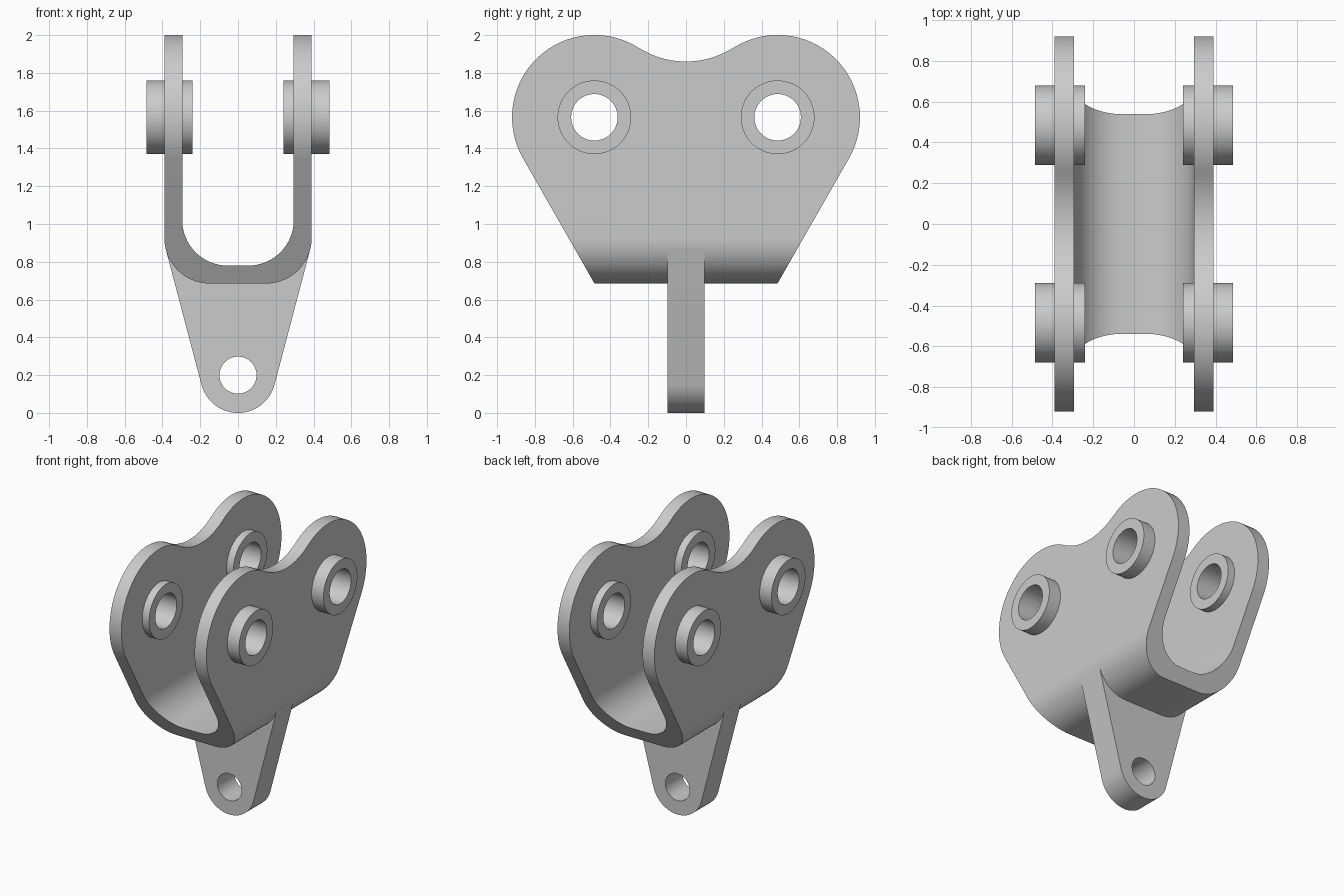
import bpy, bmesh
from math import cos, sin, radians
from mathutils import Matrix

if "Cube" in bpy.data.objects:
    bpy.data.objects.remove(bpy.data.objects["Cube"])

# local (u, v, depth) -> world: "x" draws in YZ, "y" draws in XZ
AXES = {"x": Matrix(((0, 0, 1), (1, 0, 0), (0, 1, 0))),
        "y": Matrix(((1, 0, 0), (0, 0, -1), (0, 1, 0)))}


def arc(cx, cz, r, a0, a1, n):
    return [(cx + r * cos(radians(a0 + (a1 - a0) * i / n)),
             cz + r * sin(radians(a0 + (a1 - a0) * i / n))) for i in range(n + 1)]


def circle(cx, cz, r, n=64):
    return arc(cx, cz, r, 0, 360, n)[:-1]


def extrude(name, loops, axis, lo, hi):
    """Extrude a filled outline (first loop) with holes (other loops)."""
    cu = bpy.data.curves.new(name, 'CURVE')
    cu.dimensions = '2D'
    cu.fill_mode = 'BOTH'
    cu.extrude = (hi - lo) / 2
    for pts in loops:
        sp = cu.splines.new('POLY')
        sp.points.add(len(pts) - 1)
        for p, (u, v) in zip(sp.points, pts):
            p.co = (u, v, 0, 1)
        sp.use_cyclic_u = True
    tmp = bpy.data.objects.new(name + "_outline", cu)
    bpy.context.collection.objects.link(tmp)
    deps = bpy.context.evaluated_depsgraph_get()
    me = bpy.data.meshes.new_from_object(tmp.evaluated_get(deps))
    bpy.data.objects.remove(tmp)
    bm = bmesh.new()
    bm.from_mesh(me)
    bmesh.ops.translate(bm, verts=bm.verts, vec=(0, 0, (lo + hi) / 2))
    bm.transform(AXES[axis].to_4x4())
    bmesh.ops.remove_doubles(bm, verts=bm.verts, dist=1e-5)
    bmesh.ops.recalc_face_normals(bm, faces=bm.faces)
    bm.to_mesh(me)
    bm.free()
    ob = bpy.data.objects.new(name, me)
    bpy.context.collection.objects.link(ob)
    return ob


def smooth(ob):
    bpy.ops.object.select_all(action='DESELECT')
    ob.select_set(True)
    bpy.context.view_layer.objects.active = ob
    bpy.ops.object.shade_smooth_by_angle(angle=radians(30))


PY, PZ = 0.485, 1.565          # upper pin position

# U-shaped channel, trimmed to the two-lobed side outline
u_profile = ([(0.39, 2.2)] + arc(0.15, 0.925, 0.24, 0, -90, 16)
             + arc(-0.15, 0.925, 0.24, -90, -180, 16) + [(-0.39, 2.2), (-0.295, 2.2)]
             + arc(-0.055, 1.02, 0.24, 180, 270, 16)
             + arc(0.055, 1.02, 0.24, 270, 360, 16) + [(0.295, 2.2)])
clevis = extrude("clevis_body", [u_profile], "y", -1.1, 1.1)
side = ([(0.436, 0.6)] + arc(PY, PZ, 0.436, -29.8, 122.65, 32)
        + arc(0, 2.322, 0.462, -57.35, -122.65, 14)[1:-1]
        + arc(-PY, PZ, 0.436, 57.35, 209.8, 32) + [(-0.436, 0.6)])
trim = extrude("side_trim", [side, circle(PY, PZ, 0.16), circle(-PY, PZ, 0.16)],
               "x", -0.6, 0.6)
trim.hide_render = True
mod = clevis.modifiers.new("trim", 'BOOLEAN')
mod.operation = 'INTERSECT'
mod.solver = 'EXACT'
mod.object = trim
bpy.context.view_layer.objects.active = clevis
bpy.ops.object.modifier_apply(modifier=mod.name)
bpy.data.objects.remove(trim)
smooth(clevis)

# Pin bushings through each cheek
for sx, lo, hi in (("left", -0.485, -0.24), ("right", 0.24, 0.485)):
    for sy, y in (("front", -PY), ("back", PY)):
        smooth(extrude(f"bushing_{sx}_{sy}",
                       [circle(y, PZ, 0.195), circle(y, PZ, 0.123)], "x", lo, hi))

# Tapered lower lug, its top buried in the channel wall
half = [(0.382, 0.864), (0.32, 0.83), (0.27, 0.79), (0.15, 0.73)]
lug = (arc(0, 0.2, 0.2, 194.8, 345.2, 32) + half
       + [(-x, z) for x, z in reversed(half)])
smooth(extrude("lower_lug", [lug, circle(0, 0.2, 0.098)], "y", -0.098, 0.098))
